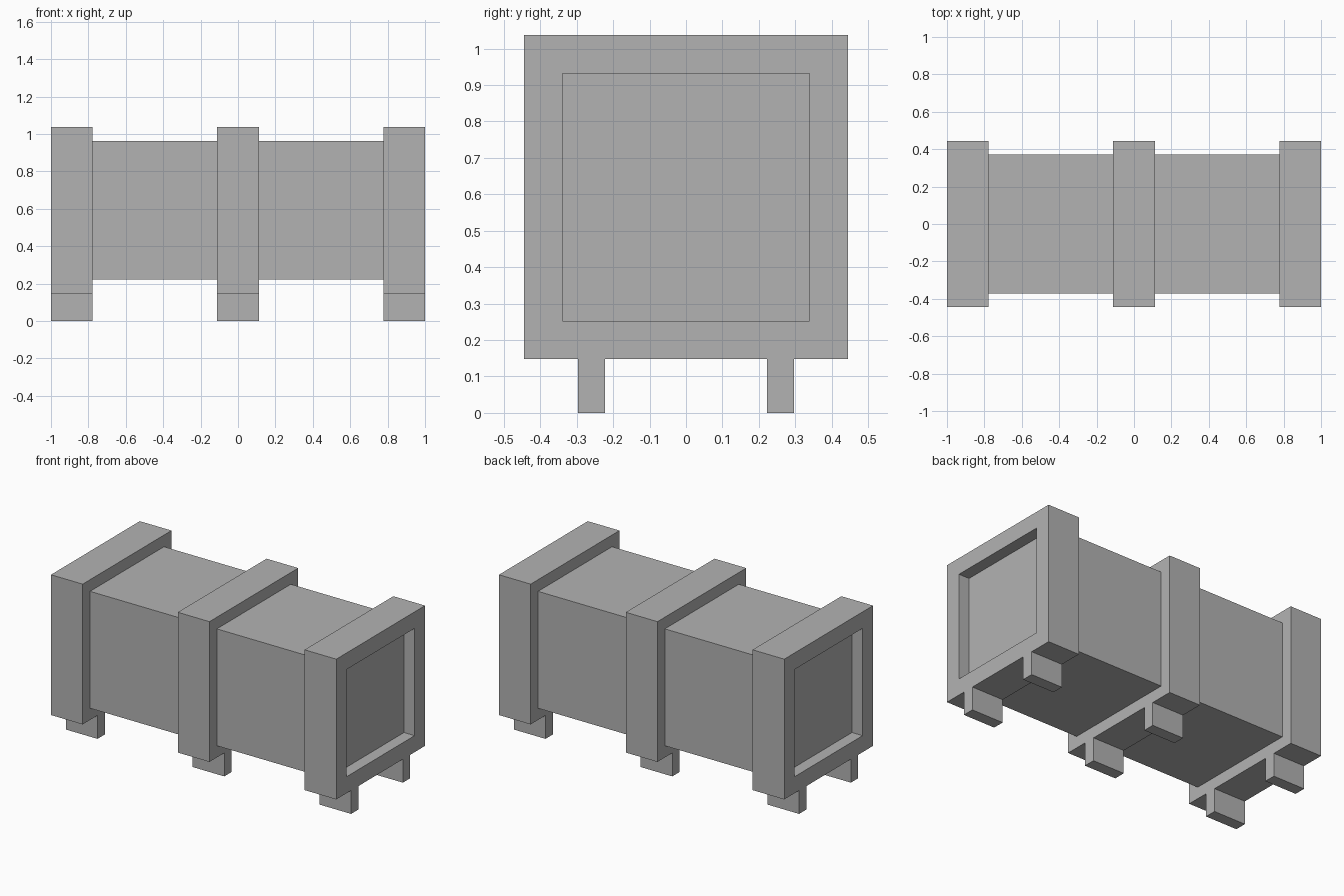
import bpy
import bmesh
from mathutils import Matrix, Vector

cube = bpy.data.objects.get("Cube")
if cube:
    bpy.data.objects.remove(cube, do_unlink=True)

U = 2 / 27            # one modelling unit; the model is 27 units long
MID = 8 * U           # height of the body's axis

grey = bpy.data.materials.new("plain_grey")
grey.use_nodes = True
colour = (0.45, 0.45, 0.45, 1)
grey.diffuse_color = colour
grey.node_tree.nodes["Principled BSDF"].inputs["Base Color"].default_value = colour


def box(name, centre, size, recess_side=0):
    """Flat-shaded box; recess_side (-1 or 1) sinks a square panel into that x face."""
    bm = bmesh.new()
    bmesh.ops.create_cube(bm, size=1, matrix=Matrix.Diagonal((*size, 1)))
    if recess_side:
        end = next(f for f in bm.faces if f.normal.x * recess_side > 0.9)
        bmesh.ops.inset_region(bm, faces=[end], thickness=2 * U)
        panel = bmesh.ops.extrude_discrete_faces(bm, faces=[end])["faces"][0]
        bmesh.ops.translate(bm, verts=panel.verts, vec=Vector((-recess_side * U, 0, 0)))
    bmesh.ops.recalc_face_normals(bm, faces=bm.faces)
    mesh = bpy.data.meshes.new(name)
    bm.to_mesh(mesh)
    bm.free()
    mesh.materials.append(grey)
    obj = bpy.data.objects.new(name, mesh)
    obj.location = centre
    bpy.context.collection.objects.link(obj)
    return obj


# Main body, running between the end collars
box("body", (0, 0, MID), (22 * U, 10 * U, 10 * U))

# Three collars, the outer two with recessed end panels, each on two feet
for label, side in (("right", -1), ("middle", 0), ("left", 1)):
    x = side * 12 * U
    box(f"{label}_collar", (x, 0, MID), (3 * U, 12 * U, 12 * U), side)
    for place, s in (("front", -1), ("back", 1)):
        box(f"{label}_{place}_foot", (x, s * 3.5 * U, U), (3 * U, U, 2 * U))
